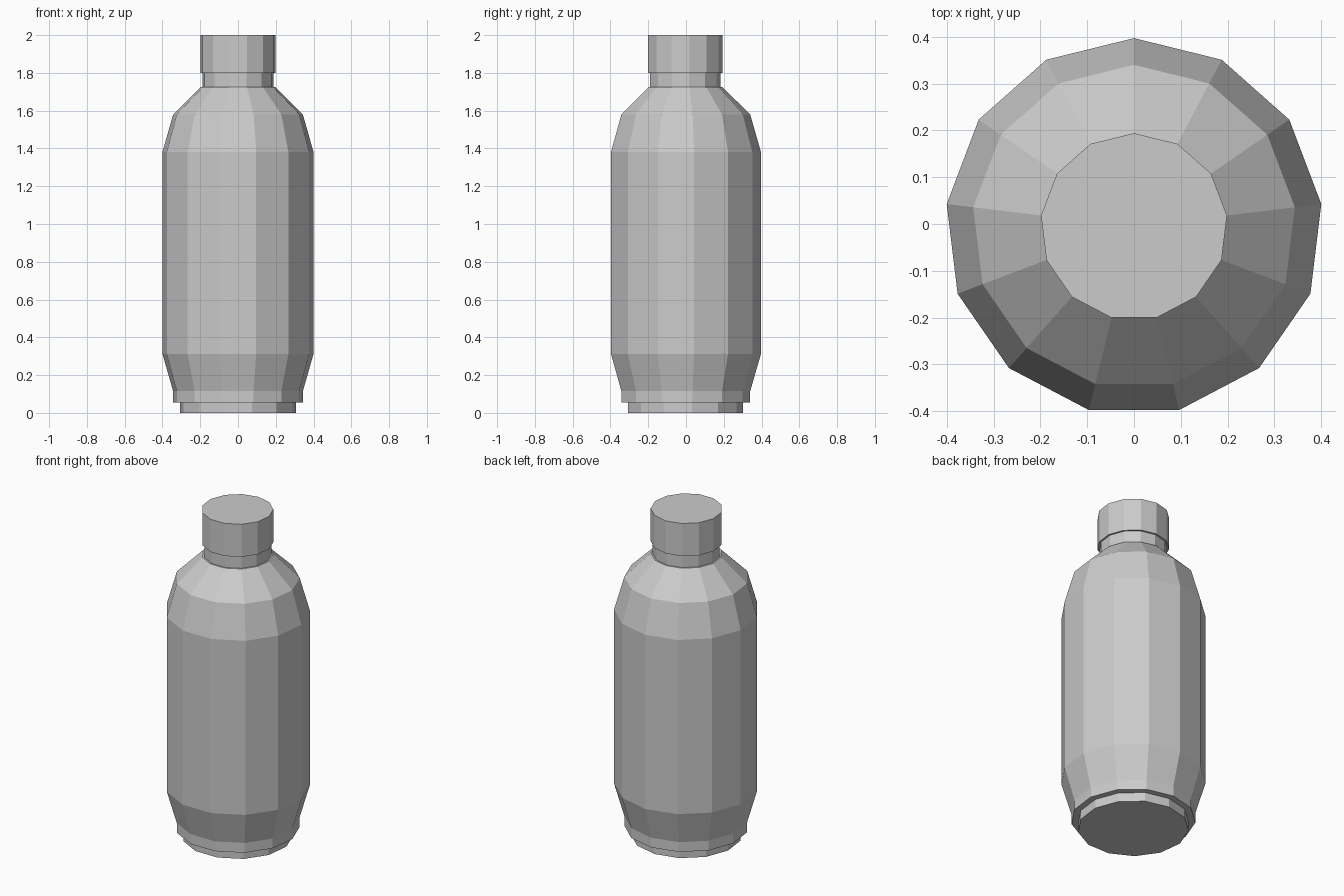
import bpy, bmesh, math

if "Cube" in bpy.data.objects:
    bpy.data.objects.remove(bpy.data.objects["Cube"])

SIDES = 13
Y_OFFSET = -0.006  # odd side count: keeps the outline centred on y


def lathe(name, profile):
    """Closed 13-sided solid from (radius, height) pairs, bottom to top."""
    bm = bmesh.new()
    rings = []
    for r, z in profile:
        ring = []
        for i in range(SIDES):
            a = math.pi / 2 + 2 * math.pi * i / SIDES
            ring.append(bm.verts.new((r * math.cos(a), r * math.sin(a) + Y_OFFSET, z)))
        rings.append(ring)
    for low, high in zip(rings, rings[1:]):
        for i in range(SIDES):
            j = (i + 1) % SIDES
            bm.faces.new((low[i], low[j], high[j], high[i]))
    bm.faces.new(rings[0][::-1])
    bm.faces.new(rings[-1])
    mesh = bpy.data.meshes.new(name)
    bm.to_mesh(mesh)
    bm.free()
    obj = bpy.data.objects.new(name, mesh)
    bpy.context.collection.objects.link(obj)
    return obj


# Recessed foot under the bottle
lathe("foot", [(0.309, 0.0), (0.309, 0.055)])

# Main body with tapered bottom and sloping shoulder
lathe("body", [(0.346, 0.055), (0.346, 0.115), (0.403, 0.313),
               (0.403, 1.38), (0.346, 1.58), (0.198, 1.725)])

# Narrow neck and slightly wider cap
lathe("neck", [(0.189, 1.725), (0.189, 1.80)])
lathe("cap", [(0.2, 1.80), (0.2, 2.0)])
